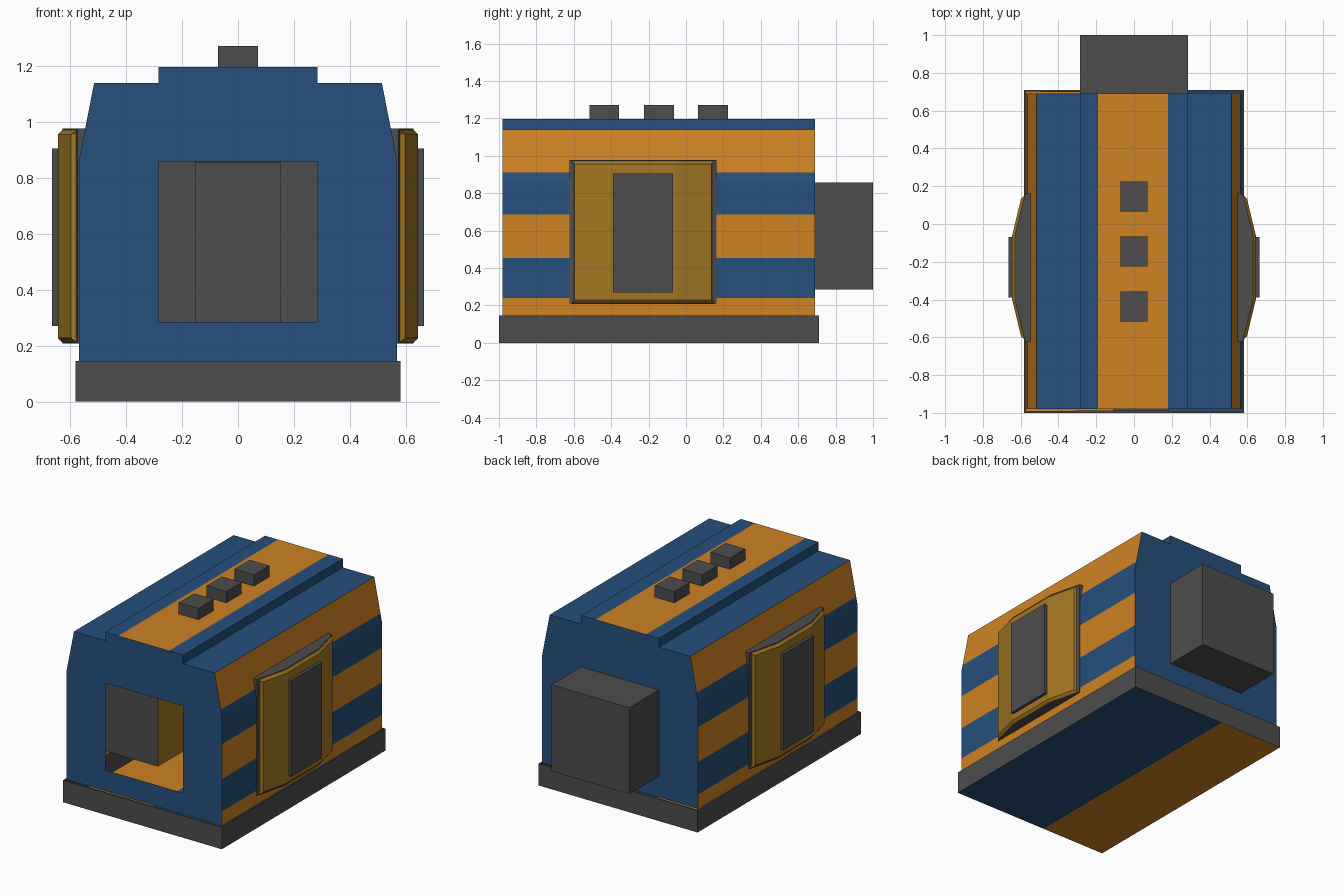
import bpy, bmesh
from mathutils import Vector

if "Cube" in bpy.data.objects:
    bpy.data.objects.remove(bpy.data.objects["Cube"])


def material(name, rgb):
    m = bpy.data.materials.new(name)
    m.diffuse_color = (*rgb, 1)
    m.use_nodes = True
    m.node_tree.nodes["Principled BSDF"].inputs["Base Color"].default_value = m.diffuse_color
    return m


BLUE = material("blue", (0.018, 0.08, 0.20))
ORANGE = material("orange", (0.62, 0.225, 0.017))
GREY = material("dark grey", (0.075, 0.075, 0.075))
GOLD = material("old gold", (0.37, 0.185, 0.017))


def finish(bm, name, mats):
    me = bpy.data.meshes.new(name)
    bm.to_mesh(me)
    bm.free()
    for m in mats:
        me.materials.append(m)
    ob = bpy.data.objects.new(name, me)
    bpy.context.collection.objects.link(ob)
    return ob


def loft(rings):
    """Closed solid through a list of equal-length rings of points."""
    bm = bmesh.new()
    vs = [[bm.verts.new(p) for p in r] for r in rings]
    n = len(vs[0])
    for a, b in zip(vs, vs[1:]):
        for i in range(n):
            j = (i + 1) % n
            bm.faces.new((a[i], a[j], b[j], b[i]))
    bm.faces.new(vs[0])
    bm.faces.new(vs[-1])
    bmesh.ops.recalc_face_normals(bm, faces=bm.faces[:])
    bm.normal_update()
    return bm


def box_mesh(x0, x1, y0, y1, z0, z1):
    return loft([[(x0, y0, z), (x1, y0, z), (x1, y1, z), (x0, y1, z)]
                 for z in (z0, z1)])


def cut(bm, axis, value):
    no = Vector((0, 0, 0))
    no[axis] = 1
    bmesh.ops.bisect_plane(bm, geom=bm.verts[:] + bm.edges[:] + bm.faces[:],
                           plane_co=no * value, plane_no=no, dist=1e-5)


# Body shell: profile with tapered shoulders and raised roof strip
half = [(0.57, 0.145), (0.57, 0.86), (0.515, 1.14), (0.285, 1.14), (0.285, 1.198)]
profile = half + [(-x, z) for x, z in reversed(half)]
bm = loft([[(x, y, z) for x, z in profile] for y in (-0.98, 0.69)])
for z in (0.24, 0.285, 0.455, 0.685, 0.86, 0.91):
    cut(bm, 2, z)
for x in (-0.285, -0.19, 0.18, 0.285):
    cut(bm, 0, x)
bm.normal_update()
gone = []
for f in bm.faces:
    c, n = f.calc_center_median(), f.normal
    in_door = abs(c.x) < 0.285 and 0.285 < c.z < 0.86
    if n.z < -0.9 or (n.y < -0.9 and in_door):      # open floor and end doorway
        gone.append(f)
    elif abs(n.x) > 0.9:                            # side stripes
        f.material_index = int(c.z < 0.24 or 0.455 < c.z < 0.685 or 0.91 < c.z < 1.14)
    elif n.z > 0.9:                                 # centre roof stripe
        f.material_index = int(-0.19 < c.x < 0.18)
bmesh.ops.delete(bm, geom=gone, context='FACES')
finish(bm, "body_shell", [BLUE, ORANGE])

# Base tray with two-colour underside
bm = box_mesh(-0.582, 0.582, -1.0, 0.71, 0, 0.145)
cut(bm, 0, -0.11)
bm.normal_update()
for f in bm.faces:
    if f.normal.z < -0.9:
        f.material_index = 2 if f.calc_center_median().x < -0.11 else 1
top = [f for f in bm.faces if f.normal.z > 0.9]
bmesh.ops.inset_region(bm, faces=top, thickness=0.013)
bmesh.ops.delete(bm, geom=top, context='FACES')
finish(bm, "base_tray", [GREY, BLUE, ORANGE])

# Connector block at the back
finish(box_mesh(-0.285, 0.285, 0.68, 1.0, 0.285, 0.857), "back_connector", [GREY])

# Roof studs
for i, y in enumerate((-0.437, -0.145, 0.145)):
    finish(box_mesh(-0.072, 0.072, y - 0.08, y + 0.08, 1.195, 1.273),
           f"roof_stud_{i + 1}", [GREY])

# Side hatches: deep grey block, bulged gold plate, grey panel
block = [(0.15, -0.622), (0.575, -0.622), (0.628, -0.41), (0.628, -0.05),
         (0.575, 0.162), (0.15, 0.162)]
rim = [(0.56, -0.612), (0.578, -0.612), (0.63, -0.40), (0.63, -0.06),
       (0.578, 0.152), (0.56, 0.152)]
bulge = [(0.56, -0.605), (0.598, -0.595), (0.645, -0.40), (0.645, -0.06),
         (0.598, 0.135), (0.56, 0.145)]
for side, s in (("right", 1), ("left", -1)):
    bm = loft([[(s * x, y, z) for x, y in block] for z in (0.207, 0.977)])
    for f in bm.faces:
        if abs(f.calc_center_median().x) < 0.16:    # gold inner face
            f.material_index = 1
    finish(bm, f"{side}_hatch_block", [GREY, GOLD])
    levels = [(0.212, rim), (0.228, bulge), (0.956, bulge), (0.972, rim)]
    finish(loft([[(s * x, y, z) for x, y in p] for z, p in levels]),
           f"{side}_hatch_plate", [GOLD])
    xs = sorted((s * 0.6, s * 0.665))
    finish(box_mesh(*xs, -0.39, -0.07, 0.27, 0.905), f"{side}_hatch_panel", [GREY])
